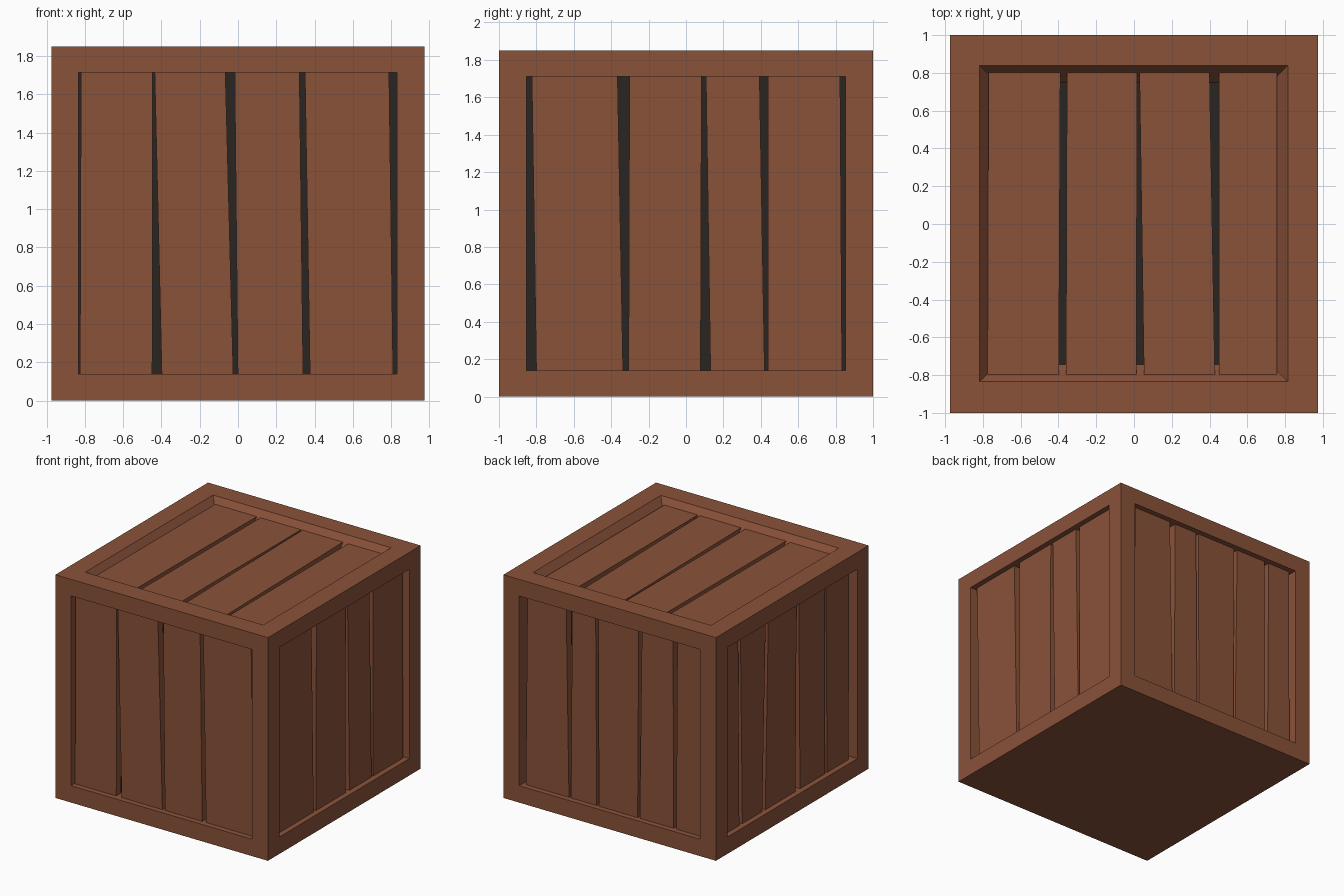
import bpy, bmesh
from mathutils import Vector

if "Cube" in bpy.data.objects:
    bpy.data.objects.remove(bpy.data.objects["Cube"])

HX, HY, H = 0.975, 1.0, 1.85   # half width, half depth, height
WALL = 0.12                    # depth of the openings in the frame


def material(name, rgb):
    m = bpy.data.materials.new(name)
    m.diffuse_color = (*rgb, 1)
    m.use_nodes = True
    m.node_tree.nodes["Principled BSDF"].inputs["Base Color"].default_value = m.diffuse_color
    return m


wood = material("brown wood", (0.254, 0.084, 0.042))
dark = material("dark gap", (0.023, 0.018, 0.016))


def make(name, bm, mat):
    bmesh.ops.remove_doubles(bm, verts=bm.verts, dist=1e-5)
    mesh = bpy.data.meshes.new(name)
    bm.to_mesh(mesh)
    bm.free()
    mesh.materials.append(mat)
    bpy.context.collection.objects.link(bpy.data.objects.new(name, mesh))


def face(bm, pts):
    return bm.faces.new([bm.verts.new(p) for p in pts])


def rect(u0, u1, v0, v1):
    return [(u0, v0), (u1, v0), (u1, v1), (u0, v1)]


# Each side: mapping (u, v, depth) -> point, outer rectangle, opening,
# opening slope, plank recess, gaps (left/right edge at bottom, then at top)
sides = {
    "front": (lambda u, v, d: (u, -HY + d, v), (-HX, HX, 0, H), (-.832, .83, .14, 1.713), 0, .045,
              [(-.832, -.825, -.832, -.82), (-.448, -.398, -.446, -.435), (-.025, -.001, -.066, -.017),
               (.34, .376, .321, .35), (.81, .83, .789, .83)]),
    "right": (lambda u, v, d: (HX - d, u, v), (-HY, HY, 0, H), (-.852, .852, .14, 1.71), 0, .045,
              [(-.852, -.80, -.852, -.824), (-.337, -.307, -.366, -.302), (.078, .131, .083, .107),
               (.42, .438, .393, .438), (.834, .852, .824, .852)]),
    "back": (lambda u, v, d: (-u, HY - d, v), (-HX, HX, 0, H), (-.83, .83, .14, 1.713), 0, .045,
             [(-.83, -.80, -.83, -.785), (-.405, -.385, -.43, -.375), (-.15, -.13, -.16, -.135),
              (.225, .245, .235, .265), (.555, .58, .55, .59), (.805, .83, .80, .83)]),
    "left": (lambda u, v, d: (-HX + d, -u, v), (-HY, HY, 0, H), (-.852, .852, .14, 1.71), 0, .045,
             [(-.852, -.84, -.852, -.83), (-.63, -.59, -.645, -.615), (-.33, -.29, -.285, -.25),
              (.105, .165, .12, .15), (.49, .52, .485, .505), (.80, .852, .81, .852)]),
    "top": (lambda u, v, d: (u, v, H - d), (-HX, HX, -HY, HY), (-.817, .815, -.834, .84), .09, .05,
            [(-.817, -.775, -.817, -.77), (-.398, -.36, -.39, -.355), (.013, .053, .016, .029),
             (.428, .45, .40, .45), (.757, .815, .757, .815)]),
}

# Crate frame: border ring and opening walls on five sides, closed underneath
frame = bmesh.new()
for at, outer, hole, slope, recess, gaps in sides.values():
    a, b, c, e = hole
    loops = [[at(u, v, 0) for u, v in rect(*outer)],
             [at(u, v, 0) for u, v in rect(*hole)],
             [at(u, v, WALL) for u, v in rect(a + slope, b - slope, c + slope, e - slope)]]
    for p, q in zip(loops, loops[1:]):
        for i in range(4):
            j = (i + 1) % 4
            face(frame, [p[i], p[j], q[j], q[i]])
face(frame, [(x, y, 0) for x, y in reversed(rect(-HX, HX, -HY, HY))])
make("crate_frame", frame, wood)

# Dark core seen through the gaps
core = bmesh.new()
bmesh.ops.create_cube(core, size=1)
z0, z1 = 0.12, H - WALL
for v in core.verts:
    v.co = Vector((v.co.x * 2 * (HX - WALL), v.co.y * 2 * (HY - WALL),
                   (z0 + z1) / 2 + v.co.z * (z1 - z0)))
make("dark_core", core, dark)

# Slightly crooked planks between neighbouring gaps
for name, (at, outer, hole, slope, recess, gaps) in sides.items():
    shrink = slope * recess / WALL
    v0, v1 = hole[2] + shrink, hole[3] - shrink
    for n, (g, h) in enumerate(zip(gaps, gaps[1:])):
        bm = bmesh.new()
        quad = [(g[1], v0), (h[0], v0), (h[2], v1), (g[3], v1)]
        near = [at(u, v, recess) for u, v in quad]
        far = [at(u, v, WALL - .01) for u, v in quad]
        face(bm, near)
        face(bm, far[::-1])
        for i in range(4):
            j = (i + 1) % 4
            face(bm, [near[j], near[i], far[i], far[j]])
        make(f"{name}_plank_{n + 1}", bm, wood)
